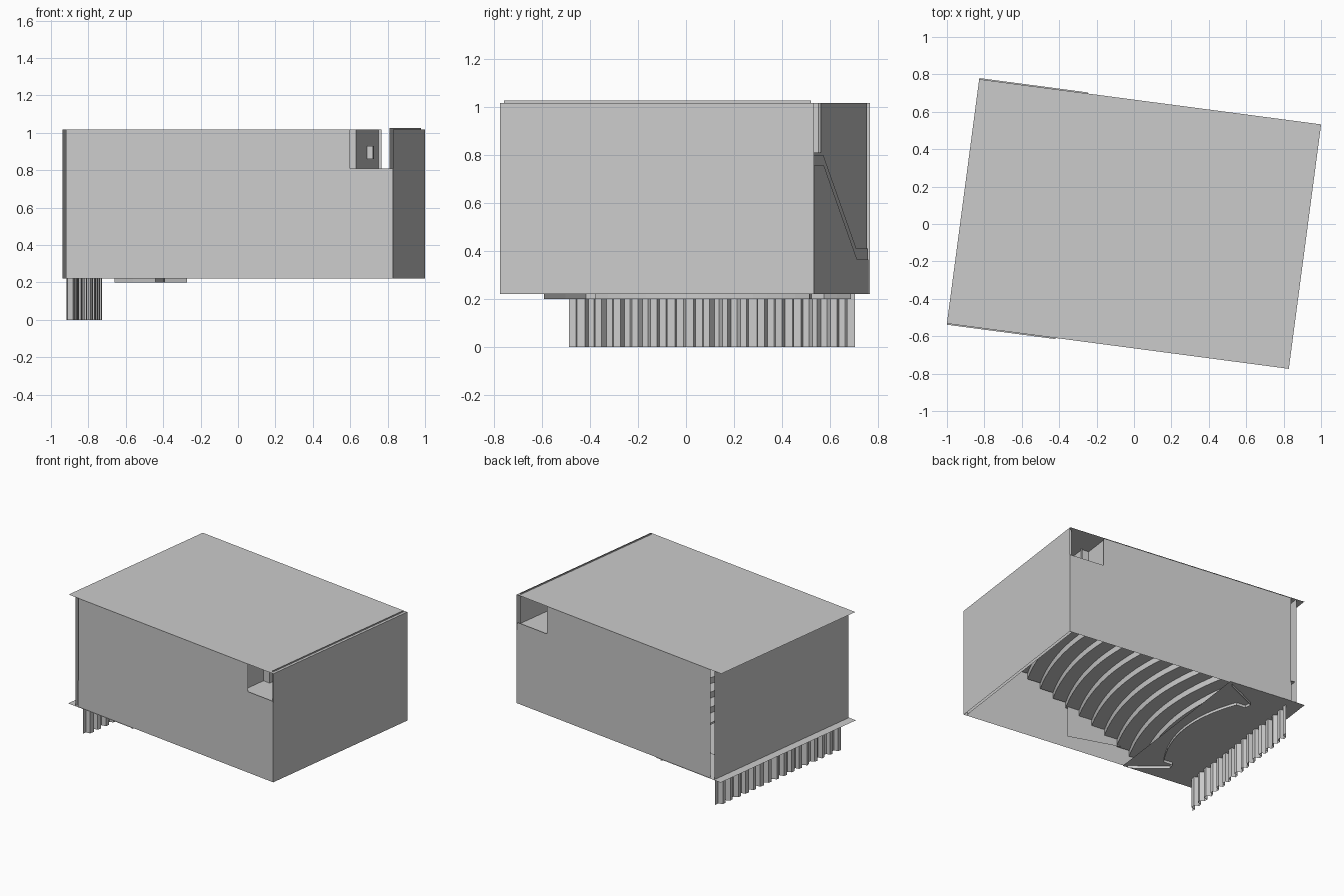
import bpy, bmesh, math, random
from mathutils import Matrix

cube = bpy.data.objects.get("Cube")
if cube:
    bpy.data.objects.remove(cube, do_unlink=True)

random.seed(4)
ROT = Matrix.Rotation(math.radians(-7.53), 4, 'Z')   # whole hall is turned slightly
LOW, TOP, DECK = 0.22, 1.016, 0.81
HX, HY, WALL = 0.922, 0.659, 0.642

grey = bpy.data.materials.new("plain grey")
grey.use_nodes = True
colour = (0.6, 0.6, 0.6, 1)
grey.diffuse_color = colour
grey.node_tree.nodes["Principled BSDF"].inputs["Base Color"].default_value = colour


def finish(name, bm):
    mesh = bpy.data.meshes.new(name)
    bm.transform(ROT)
    bm.to_mesh(mesh)
    bm.free()
    mesh.materials.append(grey)
    obj = bpy.data.objects.new(name, mesh)
    bpy.context.collection.objects.link(obj)
    return obj


def sheet(name, points):
    """One flat polygon."""
    bm = bmesh.new()
    bm.faces.new([bm.verts.new(p) for p in points])
    return finish(name, bm)


def loft(name, rows):
    """Quads between matching rows of points."""
    bm = bmesh.new()
    grid = [[bm.verts.new(p) for p in row] for row in rows]
    for a, b in zip(grid, grid[1:]):
        for i in range(len(a) - 1):
            bm.faces.new((a[i], a[i + 1], b[i + 1], b[i]))
    return finish(name, bm)


def band(name, path, z0, z1):
    """Upright strip along a plan path."""
    return loft(name, [[(x, y, z) for x, y in path] for z in (z0, z1)])


def level(name, x0, x1, y, z):
    return sheet(name, [(x0, -y, z), (x1, -y, z), (x1, y, z), (x0, y, z)])


def box(name, centre, size):
    bm = bmesh.new()
    bmesh.ops.create_cube(bm, size=1, matrix=Matrix.Translation(centre) @ Matrix.Diagonal((*size, 1)))
    return finish(name, bm)


# Roof and the floor under the stage, both running past the screen wall
level("roof", -HX, HX, HY, TOP)
level("stage_underfloor", -HX, -0.335, HY + 0.006, LOW)

# Side walls with an exit opening high at the rear, and raked cladding layers below
for side, sign, end, jamb in (("front", -1, -0.84, 0.69), ("back", 1, -0.82, 0.655)):
    y = sign * (HY - 0.006)
    outline = [(end, LOW), (HX, LOW), (HX, DECK), (jamb, DECK), (jamb, TOP), (end, TOP)]
    sheet(side + "_side_wall", [(x, y, z) for x, z in outline])
    for layer, drop, offset in (("band", 0, 0.003), ("base", 0.045, 0.006)):
        rake = [(HX, 0.8), (0.6, 0.8), (-0.45, 0.41), (end, 0.41)]
        face = [(end, LOW), (HX, LOW)] + [(x, z - drop) for x, z in rake]
        sheet(f"{side}_wall_{layer}", [(x, y + sign * offset, z) for x, z in face])
    band(side + "_exit_jamb", [(0.643, sign * WALL), (jamb, y)], DECK, TOP)

# Screen wall and double rear wall
band("screen_wall", [(-0.86, -HY), (-0.86, HY)], LOW, TOP)
band("rear_outer_wall", [(HX, -HY), (HX, HY)], LOW, TOP)
band("rear_inner_wall", [(0.902, -0.645), (0.902, 0.645)], LOW, 1.026)

# Hall rear wall with its stepped bay, projection port and passage behind
half = [(0.697, 0.45), (0.643, 0.45), (0.643, WALL)]
bay = [(x, -y) for x, y in reversed(half)] + half
band("hall_rear_wall", bay, 0.66, TOP)
band("bay_return", [(0.697, 0.46), (0.712, 0.46)], DECK, TOP)
box("projection_port", (0.71, 0, 0.895), (0.04, 0.04, 0.07))
level("rear_passage_floor", 0.643, 0.902, HY - 0.006, DECK - 0.005)

# Ceiling panel of the hall, following the bay
sheet("hall_ceiling", [(x, y, TOP + 0.004) for x, y in bay + [(-0.9, WALL), (-0.9, -WALL)]])

# Curved stepped seating deck
ROWS = 10
BASE, RISE = 0.25, 0.43
profile = [(-0.47, BASE)]
for i in range(ROWS):
    x = -0.34 + 0.9 * i / (ROWS - 1)
    profile += [(x, BASE + RISE * k / ROWS) for k in (i, i + 1)]
SEG = 24
ys = [WALL * (2 * j / SEG - 1) for j in range(SEG + 1)]
steps = [[(x - 0.13 * (y / WALL) ** 2, y, z) for y in ys] for x, z in profile]
steps.append([(0.643, y, BASE + RISE) for y in ys])
loft("seating_steps", steps)

# Side panel beside the front aisle
sheet("front_aisle_panel", [(0.13, -0.62, 0.28), (-0.29, -0.62, 0.33),
                            (-0.29, -0.62, 0.38), (0.13, -0.62, 0.55)])

# Raised stage floor
level("stage_floor", -0.86, -0.5, WALL, 0.39)

# Thin curved lip hanging along the stage edge
edge = [(-0.36, 0.645), (-0.49, 0.57), (-0.60, 0.50), (-0.59, 0.45)]
arc = [(-0.4 - 0.12 * (t / 8) ** 2, 0.45 * t / 8) for t in range(8, -1, -1)]
lip = edge + arc
lip += [(x, -y) for x, y in reversed(lip[:-1])]
band("stage_lip", lip, 0.2, LOW)

# Pleated curtain hanging below the stage, with uneven folds
PLEATS = 16
folds = []
for i in range(PLEATS):
    for step, x in ((0, -0.842), (0.35, -0.842), (0.5, -0.814), (0.85, -0.814)):
        y = -0.6 + 1.21 * (i + step + random.uniform(-0.06, 0.06)) / PLEATS
        folds.append((x + random.uniform(-0.004, 0.004), y))
band("curtain", folds, 0, LOW)
